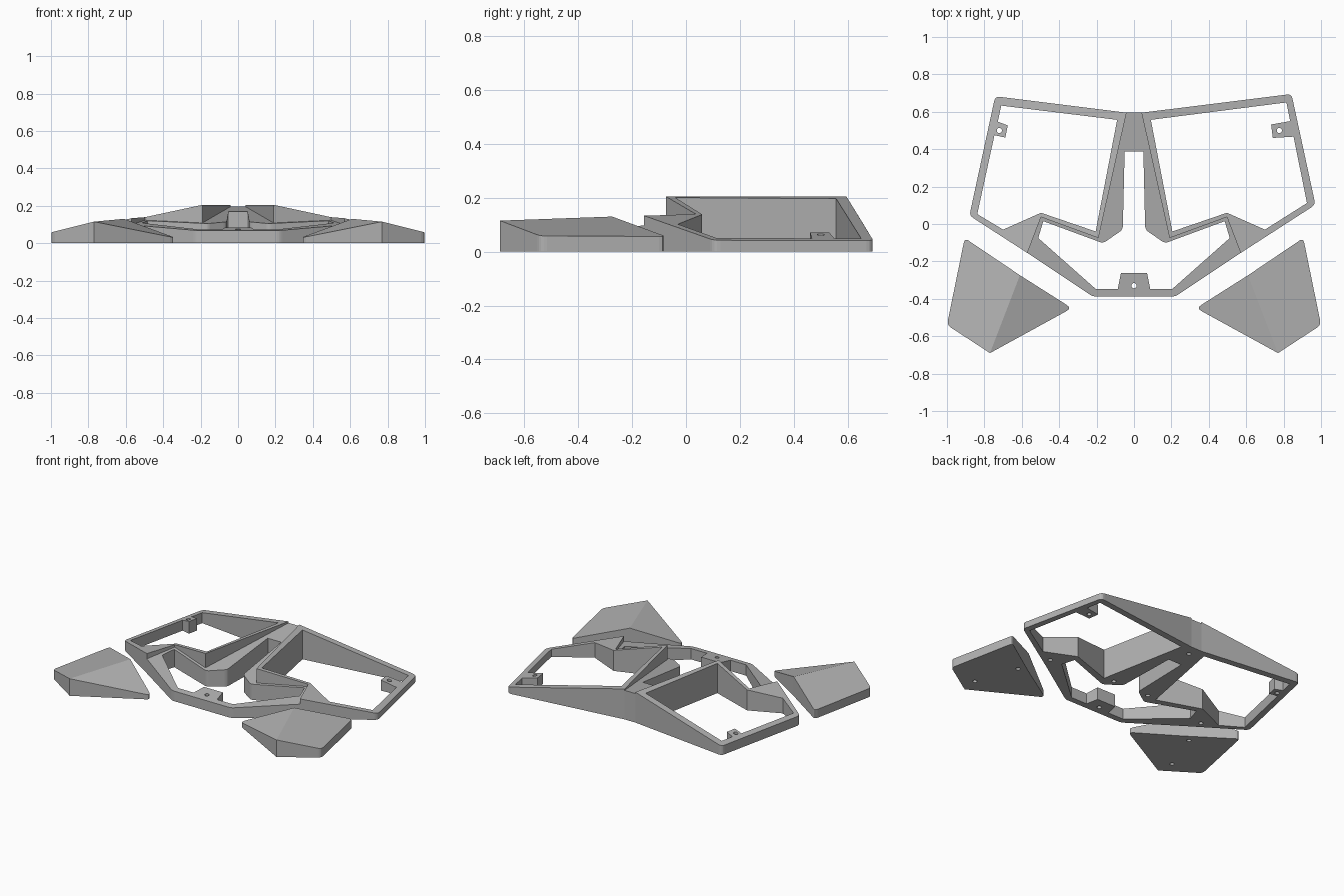
import bpy, bmesh, math
from mathutils import Vector

if "Cube" in bpy.data.objects:
    bpy.data.objects.remove(bpy.data.objects["Cube"])

grey = bpy.data.materials.new("plain grey")
grey.diffuse_color = (0.45, 0.45, 0.45, 1)
grey.use_nodes = True
grey.node_tree.nodes["Principled BSDF"].inputs["Base Color"].default_value = grey.diffuse_color


def rounded(pts):
    """Closed outline; a third value on a point is how far back the corner is rounded."""
    out = []
    for i, p in enumerate(pts):
        c = Vector(p[:2])
        if len(p) < 3:
            out.append(c)
            continue
        a = c + (Vector(pts[i - 1][:2]) - c).normalized() * p[2]
        b = c + (Vector(pts[(i + 1) % len(pts)][:2]) - c).normalized() * p[2]
        for k in range(5):
            t = k / 4
            out.append(a * (1 - t) ** 2 + c * 2 * t * (1 - t) + b * t * t)
    return out


def circle(x, y, r=0.014, n=14):
    return [(x + r * math.cos(2 * math.pi * k / n), y + r * math.sin(2 * math.pi * k / n))
            for k in range(n)]


def plane(a, b, c):
    """Height function of the plane through three points."""
    a = Vector(a)
    n = (Vector(b) - a).cross(Vector(c) - a)
    return lambda x, y: a.z - (n.x * (x - a.x) + n.y * (y - a.y)) / n.z


def plate(name, loops, height, screws=(), side=1):
    """Vertical-walled plate with holes, a tilted top and blind screw holes underneath."""
    bm = bmesh.new()

    def ring(pts, z):
        vs = [bm.verts.new((side * p[0], p[1], z(p[0], p[1]))) for p in pts]
        return vs, [bm.edges.new((vs[i - 1], vs[i])) for i in range(len(vs))]

    def bridge(lo, hi):
        for i in range(len(lo)):
            bm.faces.new((lo[i - 1], lo[i], hi[i], hi[i - 1]))

    floor = lambda x, y: 0.0
    low, high, walls = [], [], []
    for pts in map(rounded, loops):
        lv, le = ring(pts, floor)
        hv, he = ring(pts, height)
        low += le
        high += he
        walls.append((lv, hv))
    for x, y in screws:
        lv, le = ring(circle(x, y), floor)
        hv, he = ring(circle(x, y), lambda x, y: 0.025)
        low += le
        walls.append((lv, hv))
        bm.faces.new(hv)
    bmesh.ops.triangle_fill(bm, edges=low, use_beauty=True, normal=(0, 0, -1))
    bmesh.ops.triangle_fill(bm, edges=high, use_beauty=True, normal=(0, 0, 1))
    for lv, hv in walls:
        bridge(lv, hv)
    bmesh.ops.recalc_face_normals(bm, faces=bm.faces)
    me = bpy.data.meshes.new(name)
    bm.to_mesh(me)
    bm.free()
    me.materials.append(grey)
    ob = bpy.data.objects.new(name, me)
    bpy.context.collection.objects.link(ob)
    return ob


# window frames: same tilted plane, the left one is cut shorter at its outer end
wing_top = plane((0.04, 0.595, 0.205), (0.19, -0.075, 0.205), (0.90, 0.40, 0.043))
seam = [(0.04, 0.595), (0.19, -0.075), (0.497, 0.037), (0.57, -0.155)]
inner = [(0.70, -0.03), (0.497, 0.06), (0.205, -0.04), (0.09, 0.557)]

plate("right_window_frame", [
    seam + [(0.97, 0.103, 0.025), (0.842, 0.695, 0.025)],
    inner + [(0.815, 0.65), (0.835, 0.55), (0.733, 0.532), (0.742, 0.46),
             (0.853, 0.467), (0.925, 0.112)],
    circle(0.777, 0.5)], wing_top, [(0.60, -0.08)])
plate("left_window_frame", [
    seam + [(0.88, 0.045, 0.025), (0.742, 0.683, 0.025)],
    inner + [(0.71, 0.633), (0.728, 0.547), (0.675, 0.527), (0.688, 0.462),
             (0.746, 0.475), (0.838, 0.053)],
    circle(0.72, 0.5)], wing_top, [(0.60, -0.08)], side=-1)

# centre frame: spine, front rail and front tab, tilted down to the front
flip = lambda pts: [(-p[0],) + tuple(p[1:]) for p in reversed(pts)]
centre_half = seam + [(0.22, -0.388, 0.02)]
hole_half = [(0.05, 0.388), (0.06, -0.03, 0.02), (0.165, -0.103, 0.02), (0.485, 0.015),
             (0.512, -0.075), (0.205, -0.347), (0.087, -0.347), (0.07, -0.262)]
plate("centre_frame", [
    centre_half + flip(centre_half),
    hole_half + flip(hole_half),
    circle(0, -0.33)],
    lambda x, y: 0.068 + 0.13 * (y + 0.385),
    [(0.135, -0.03), (-0.135, -0.03), (0, 0.52)])

# separate front fins, each folded along a ridge
ridge_front, ridge_back = (0.77, -0.69), (0.61, -0.274)
P, R = ridge_front + (0.115,), ridge_back + (0.13,)
for side, word in ((1, "right"), (-1, "left")):
    plate(word + "_fin_outer",
          [[ridge_front, (1.0, -0.54, 0.025), (0.905, -0.075, 0.025), ridge_back]],
          plane(P, (1.0, -0.54, 0.058), R), [(0.785, -0.575), (0.68, -0.29)], side)
    plate(word + "_fin_inner",
          [[ridge_front, ridge_back, (0.332, -0.45, 0.035)]],
          plane(P, R, (0.34, -0.45, 0.03)), (), side)
